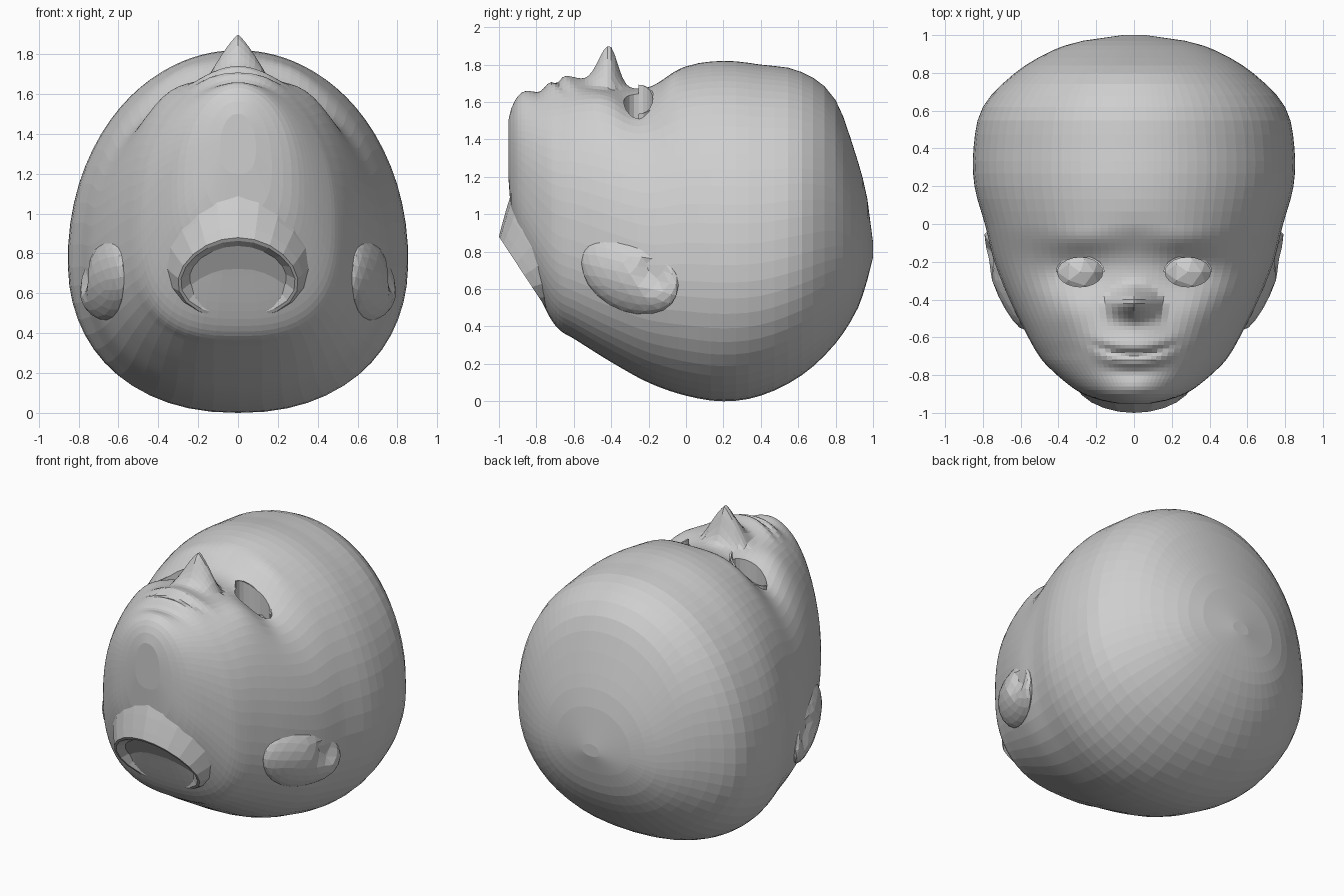
import bpy, bmesh, math
from mathutils import Vector

cube = bpy.data.objects.get("Cube")
if cube:
    bpy.data.objects.remove(cube, do_unlink=True)

grey = bpy.data.materials.new("plain grey")
grey.use_nodes = True
COLOUR = (0.62, 0.62, 0.62, 1)
grey.diffuse_color = COLOUR
grey.node_tree.nodes["Principled BSDF"].inputs["Base Color"].default_value = COLOUR


def make_object(name, bm):
    bmesh.ops.recalc_face_normals(bm, faces=bm.faces[:])
    mesh = bpy.data.meshes.new(name)
    bm.to_mesh(mesh)
    bm.free()
    mesh.materials.append(grey)
    obj = bpy.data.objects.new(name, mesh)
    bpy.context.scene.collection.objects.link(obj)
    return obj


def loft(name, loops, close=True, caps=True):
    """Skin a list of point loops."""
    bm = bmesh.new()
    rings = [[bm.verts.new(p) for p in loop] for loop in loops]
    for a, b in zip(rings, rings[1:]):
        count = len(a)
        for i in range(count if close else count - 1):
            j = (i + 1) % count
            bm.faces.new((a[i], a[j], b[j], b[i]))
    if caps:
        bm.faces.new(rings[0])
        bm.faces.new(rings[-1])
    return make_object(name, bm)


def bump(x, y, cx, cy, sx, sy):
    return math.exp(-((x - cx) / sx) ** 2 - ((y - cy) / sy) ** 2)


def smooth(t):
    t = min(1, max(0, t))
    return t * t * (3 - 2 * t)


# Head sections from chin to crown: y, half width, face height, back height
SECTIONS = [
    (-.95, .09, 1.5, 1.2), (-.935, .17, 1.56, 1), (-.9, .27, 1.62, .84),
    (-.84, .36, 1.65, .69), (-.74, .47, 1.67, .47), (-.68, .515, 1.68, .385),
    (-.6, .56, 1.69, .335), (-.4, .66, 1.68, .21), (-.2, .74, 1.68, .1), (0, .79, 1.79, .03),
    (.2, .845, 1.82, 0), (.4, .85, 1.8, .03), (.62, .8, 1.76, .14),
    (.8, .63, 1.61, .31), (.92, .43, 1.28, .5), (.97, .27, 1.08, .65), (1, .06, .85, .77)]


def slope(i, k):
    a = SECTIONS[max(i - 1, 0)]
    b = SECTIONS[min(i + 1, len(SECTIONS) - 1)]
    return (b[k] - a[k]) / (b[0] - a[0])


def section_samples():
    for i in range(len(SECTIONS) - 1):
        a, b = SECTIONS[i], SECTIONS[i + 1]
        dy = b[0] - a[0]
        steps = math.ceil(dy / (.022 if a[0] < -.1 else .08 if a[0] < .7 else .04))
        for s in range(steps):
            t = s / steps
            h = smooth(t)
            yield [a[0] + dy * t] + [
                a[k] * (1 - h) + b[k] * h
                + dy * t * (1 - t) * (slope(i, k) * (1 - t) - slope(i + 1, k) * t)
                for k in (1, 2, 3)]
    yield list(SECTIONS[-1])


def face_relief(x, y):
    """Height added to the face for nose, lips, cheeks, brow and chin."""
    ax = abs(x)
    # nose, narrow at the bridge and wide at the nostrils
    below = y < -.41
    width = .16 if below else max(.09, .16 - (y + .41) * .8)
    h = .22 * bump(0, y, 0, -.41, 1, .085 if below else .06) * max(0, 1 - (ax / width) ** 1.2)
    # smiling mouth
    d = y + .69 - 1.1 * x * x
    fade = math.exp(-(ax / .2) ** 4)
    h += .045 * bump(x, y, 0, -.63, .2, .1)
    h += fade * (.01 * bump(0, d, 0, .04, 1, .03) + .02 * bump(0, d, 0, -.045, 1, .032)
                 - .014 * bump(0, d, 0, 0, 1, .018))
    # cheeks, brow, eye hollows, chin
    h += .045 * bump(ax, y, .36, -.46, .15, .14)
    h += .025 * bump(ax, y, .27, -.08, .18, .07)
    h -= .04 * bump(ax, y, .33, -.27, .15, .1)
    h += .015 * bump(x, y, 0, -.87, .12, .05) - .015 * bump(x, y, 0, -.78, .15, .04)
    return h


HALF = 36
rings = []
for y, w, top, bottom in section_samples():
    centre = bottom + .42 * (top - bottom)
    upper_power = .93 + .05 * smooth((y + .3) / .5)
    lower_power = .74 + .16 * smooth((y + .7) / .6)
    ring = []
    for i in range(-HALF, HALF):
        t = i / HALF
        angle = math.copysign(math.pi * abs(t) ** 1.5, t)
        s, c = math.sin(angle), math.cos(angle)
        power = upper_power if c > 0 else lower_power
        x = math.copysign(w * abs(s) ** power, s)
        z = centre + math.copysign(abs(c) ** power, c) * (top - centre if c > 0 else centre - bottom)
        if c > 0:
            z += face_relief(x, y) * min(1, c * 3)
        ring.append((x, y, z))
    rings.append(ring)
head = loft("head", rings)

# Eye openings, eyeballs, upper lids and ears, once per side
EYE_X, EYE_Y, EYE_W, EYE_H = .285, -.255, .12, .078
cutters = []
for side, label in ((1, "left"), (-1, "right")):
    def rim(z, angles):
        return [(side * (EYE_X + EYE_W * math.cos(a)), EYE_Y + EYE_H * math.sin(a), z) for a in angles]

    around = [math.tau * i / 20 for i in range(20)]
    cutter = loft("eye_cutter_" + label, [rim(1.38, around), rim(1.85, around)])
    cutter.hide_render = True
    cutters.append(cutter)
    cut = head.modifiers.new("eye_opening", "BOOLEAN")
    cut.operation, cut.solver, cut.object = "DIFFERENCE", "EXACT", cutter

    bm = bmesh.new()
    bmesh.ops.create_icosphere(bm, subdivisions=2, radius=.14)
    bmesh.ops.translate(bm, verts=bm.verts[:], vec=(side * EYE_X, EYE_Y, 1.36))
    make_object("eyeball_" + label, bm)

    arc = [math.pi * i / 10 for i in range(11)]
    low = rim(1.44, arc)
    high = [(x, y, 1.67 - .65 * (abs(x) - .2)) for x, y, z in low]
    lid = loft("upper_eyelid_" + label, [low, high], close=False, caps=False)
    lid.modifiers.new("thickness", "SOLIDIFY").thickness = .01

    # ear rising out of the cheek towards its rear rim, with a shallow hollow
    bm = bmesh.new()
    bmesh.ops.create_icosphere(bm, subdivisions=3, radius=1)
    for v in bm.verts:
        n = v.co.copy()
        y = -.3 + .26 * n.y
        x = .735 + .38 * (y + .15) + .075 * n.x - .05 * n.z * n.z
        if n.x > 0:
            x -= .06 * bump(n.y, n.z, .5, .15, .28, .35)
        v.co = Vector((side * x, y, .68 + .21 * n.z - .06 * n.y))
    make_object("ear_" + label, bm)

bpy.context.view_layer.update()
graph = bpy.context.evaluated_depsgraph_get()
cut_mesh = bpy.data.meshes.new_from_object(head.evaluated_get(graph))
head.modifiers.clear()
head.data = cut_mesh
for cutter in cutters:
    bpy.data.objects.remove(cutter, do_unlink=True)

# Throat and slanted neck stump flaring into the head, with a shallow recessed end
centre = Vector((0, -.865, .675))
across, along, out = Vector((.3, 0, 0)), Vector((0, -.135, .205)), Vector((0, -.835, -.55))
neck = []
for scale, offset in ((1.8, -.23), (1.4, -.11), (1.15, -.04), (1, 0), (.92, 0), (.7, -.035)):
    neck.append([centre + out * offset + scale * along * math.sin(a)
                 + scale ** .6 * across * math.cos(a) * (1 - .12 * math.sin(a))
                 for a in (math.tau * i / 20 for i in range(20))])
loft("neck", neck)
